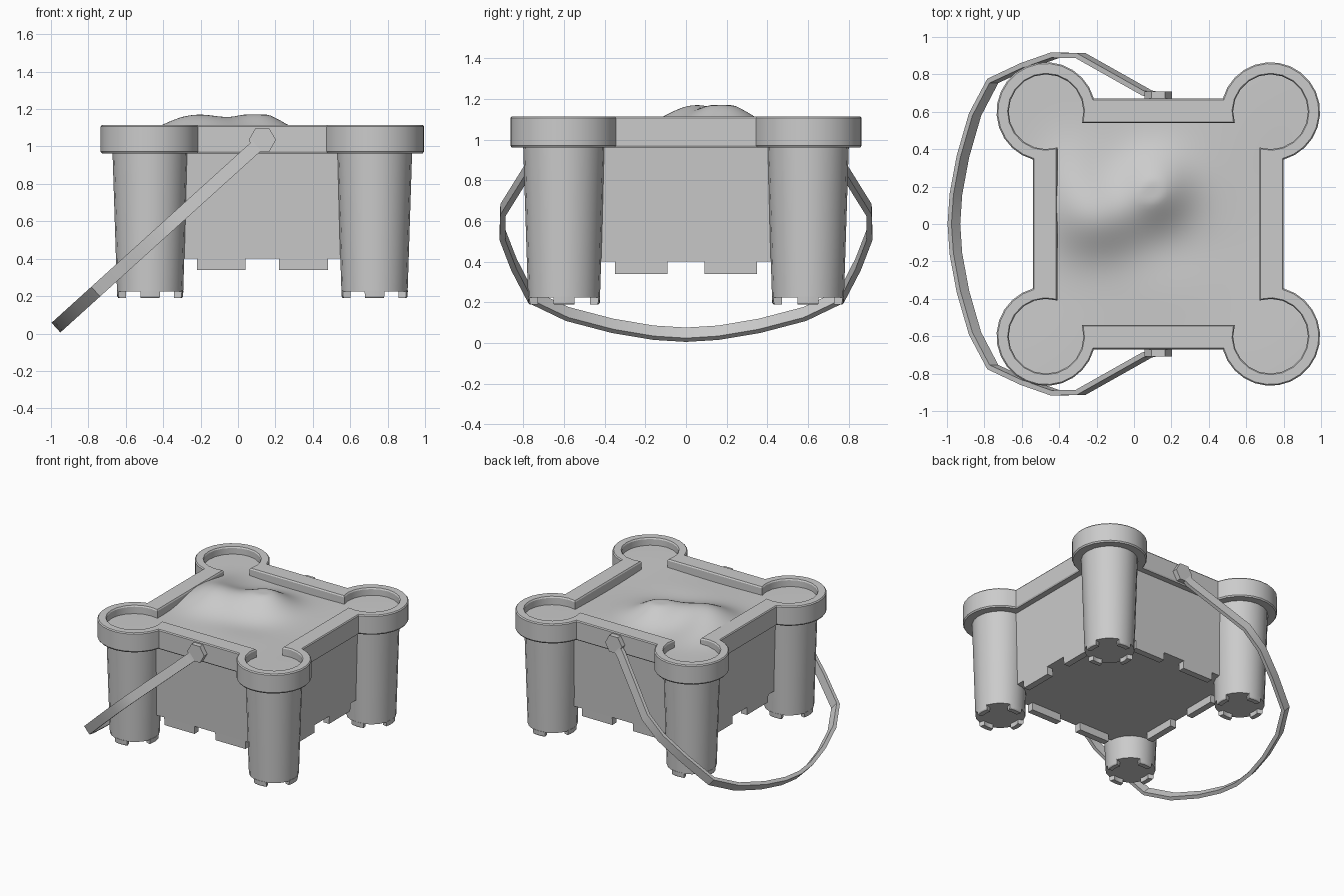
import bpy, bmesh
from math import sin, cos, pi, atan2, sqrt, exp, radians
from mathutils import Vector

if "Cube" in bpy.data.objects:
    bpy.data.objects.remove(bpy.data.objects["Cube"])

CX = 0.13      # bucket centre in x (the handle hangs to the left)
T = 0.6        # tower offset from the bucket centre


def make(name, verts, faces, smooth=30):
    me = bpy.data.meshes.new(name)
    me.from_pydata([tuple(v) for v in verts], [], faces)
    bm = bmesh.new()
    bm.from_mesh(me)
    bmesh.ops.recalc_face_normals(bm, faces=bm.faces)
    bm.to_mesh(me)
    bm.free()
    ob = bpy.data.objects.new(name, me)
    bpy.context.collection.objects.link(ob)
    bpy.ops.object.select_all(action='DESELECT')
    bpy.context.view_layer.objects.active = ob
    ob.select_set(True)
    bpy.ops.object.shade_smooth_by_angle(angle=radians(smooth))
    return ob


def skin(loops, closed=False, caps=True):
    """Join equal-length loops of points into a tube."""
    n = len(loops[0])
    verts = [v for lp in loops for v in lp]
    m = len(loops)
    faces = []
    for i in range(m if closed else m - 1):
        a, b = i * n, ((i + 1) % m) * n
        faces += [(a + j, a + (j + 1) % n, b + (j + 1) % n, b + j) for j in range(n)]
    if caps and not closed:
        faces += [tuple(range(n)), tuple(range((m - 1) * n, m * n))]
    return verts, faces


def outline(r, h, z, n=17):
    """Square of half-width h joined with a circle of radius r at each corner."""
    d = h - T
    s = sqrt(r * r - d * d)
    a0, a1 = atan2(-s, d), atan2(d, -s)
    if a1 < 0:
        a1 += 2 * pi
    pts = []
    for q in range(4):
        c, k = cos(q * pi / 2), sin(q * pi / 2)
        for i in range(n + 1):
            a = a0 + (a1 - a0) * i / n
            x, y = T + r * cos(a), T + r * sin(a)
            pts.append((CX + c * x - k * y, k * x + c * y, z))
    return pts


def circle(cx, cy, r, z, n=20):
    return [(cx + r * cos(2 * pi * i / n), cy + r * sin(2 * pi * i / n), z) for i in range(n)]


def square(h, z):
    return [(CX - h, -h, z), (CX + h, -h, z), (CX + h, h, z), (CX - h, h, z)]


# Rim running around walls and towers
rim = [(.200, .540, .98), (.203, .537, 1.05), (.208, .532, 1.10), (.213, .545, 1.113),
       (.258, .664, 1.115), (.265, .67, 1.107), (.265, .67, .972), (.258, .664, .962), (.19, .53, .962)]
rim[1], rim[2] = (.200, .540, 1.04), (.200, .540, 1.105)
rim[3] = (.206, .546, 1.115)
make("rim", *skin([outline(*p) for p in rim], closed=True))

# Tapered main body
make("bucket_body", *skin([square(.595, .40), square(.622, 1.0)]))

# Wall battlements: two per side, hanging below the body
verts, faces = [], []
for q in range(4):
    c, k = cos(q * pi / 2), sin(q * pi / 2)
    for off in (-.22, .22):
        loops = []
        for z, o in ((.34, .593), (.40, .595)):
            loops.append([(CX + c * x - k * y, k * x + c * y, z) for x, y in
                          ((o, off - .13), (o, off + .13), (o - .05, off + .13), (o - .05, off - .13))])
        v, f = skin(loops)
        faces += [tuple(i + len(verts) for i in t) for t in f]
        verts += v
make("wall_battlements", verts, faces)

# Corner towers with four small battlements at the bottom
for sx, xn in ((-1, "left"), (1, "right")):
    for sy, yn in ((-1, "front"), (1, "back")):
        cx, cy = CX + sx * T, sy * T
        make(f"tower_{yn}_{xn}", *skin([circle(cx, cy, .177, .225), circle(cx, cy, .202, 1.0)]))
        verts, faces = [], []
        for q in range(4):
            loops = []
            for i in range(5):
                a = q * pi / 2 + (i / 4 - .5) * .6
                loops.append([(cx + r * cos(a), cy + r * sin(a), z) for r, z in
                              ((.178, .23), (.176, .198), (.170, .19), (.135, .19), (.135, .23))])
            v, f = skin(loops)
            faces += [tuple(i + len(verts) for i in t) for t in f]
            verts += v
        make(f"tower_battlements_{yn}_{xn}", verts, faces)


# Sand fill with soft mounds
def sand_height(x, y):
    z = 1.05 + .008 * sin(5 * x + 1) * cos(4 * y)
    for px, py, amp, sx, sy in ((-.19, .02, .105, .17, .14), (.12, .19, .115, .13, .13),
                                (-.33, .22, .05, .13, .16), (.1, -.12, -.02, .2, .12)):
        z += amp * exp(-((x - px) / sx) ** 2 / 2 - ((y - py) / sy) ** 2 / 2)
    return min(z, 1.17)


N, E = 70, .86
index, verts, faces = {}, [], []
for i in range(N + 1):
    for j in range(N + 1):
        x, y = -E + 2 * E * i / N, -E + 2 * E * j / N
        inside = max(abs(x), abs(y)) < .60
        if inside or (abs(x) - T) ** 2 + (abs(y) - T) ** 2 < .247 ** 2:
            # keep the hidden border below the top of the rim
            z = sand_height(x + CX, y)
            if max(abs(x), abs(y)) > .55:
                z = min(z, 1.10)
            index[i, j] = len(verts)
            verts.append((x + CX, y, z))
for (i, j) in index:
    quad = [(i, j), (i + 1, j), (i + 1, j + 1), (i, j + 1)]
    if all(p in index for p in quad):
        faces.append(tuple(index[p] for p in quad))
make("sand", verts, faces, 60)

# Swinging handle: flat band swept along a tilted arc
half = [(.12, .69), (.07, .70), (-.285, .90), (-.42, .903), (-.58, .847), (-.755, .765),
        (-.85, .585), (-.915, .36), (-.952, .16)]
path = half + [(-.963, 0)] + [(x, -y) for x, y in reversed(half)]
K = .905
path = [Vector((x, y, 1.03 - (.13 - x) * K)) for x, y in path]
width = Vector((K, 0, -1)).normalized() * .035
loops = []
for i, p in enumerate(path):
    t = (path[min(i + 1, len(path) - 1)] - path[max(i - 1, 0)]).normalized()
    side = t.cross(width).normalized() * .014
    loops.append([p + width + side, p + width - side, p - width - side, p - width + side])
make("handle", *skin(loops))

# Hexagonal pivots
for s, yn in ((-1, "front"), (1, "back")):
    loops = [[(.13 + .073 * cos(a), s * y, 1.035 + .073 * sin(a))
              for a in (i * pi / 3 for i in range(6))] for y in (.66, .708)]
    make(f"handle_pivot_{yn}", *skin(loops))
